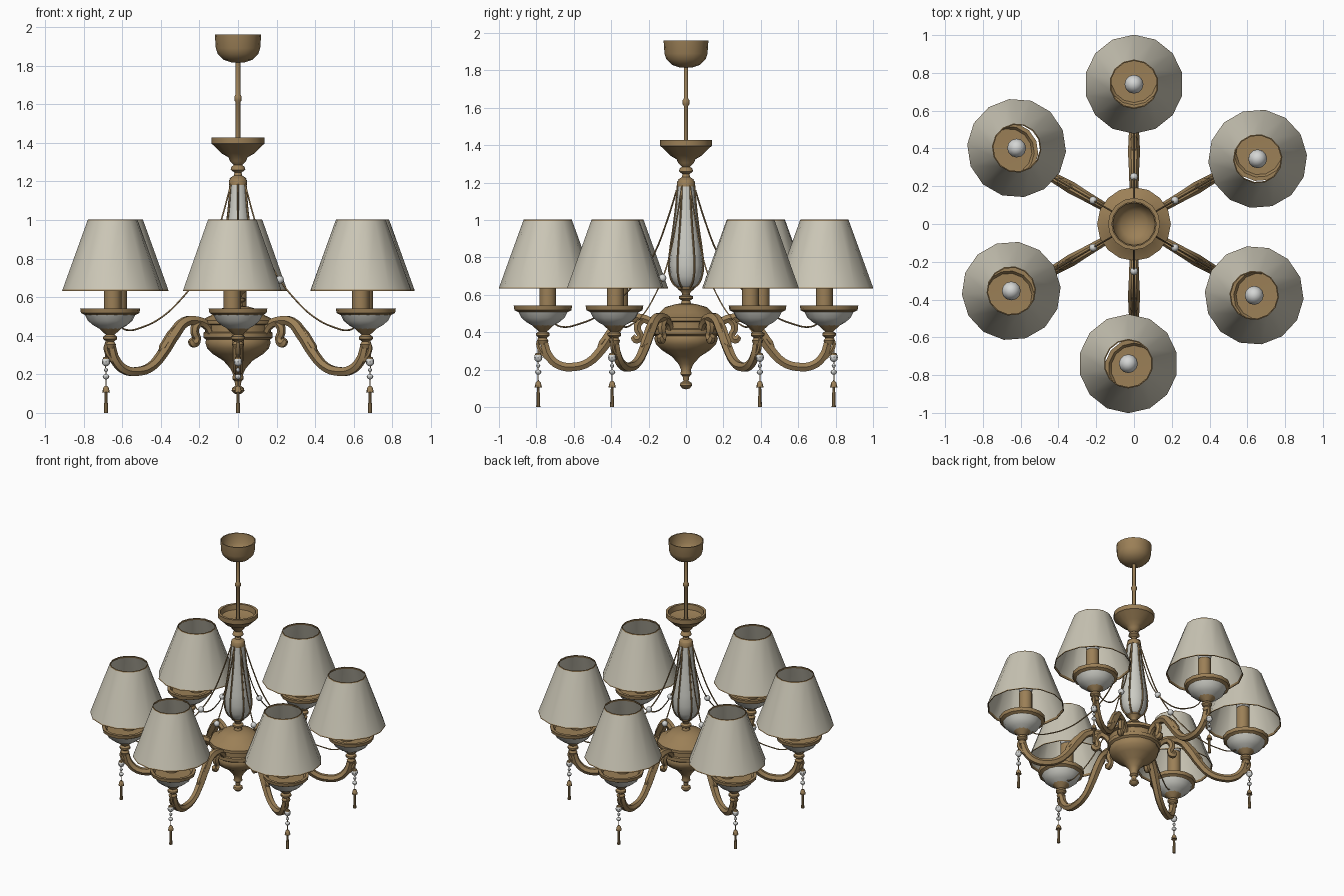
import bpy, bmesh, math
from mathutils import Vector


def material(name, rgb):
    m = bpy.data.materials.new(name)
    m.diffuse_color = (*rgb, 1)
    return m


BRASS = material("antique_brass", (0.33, 0.215, 0.095))
SHADE = material("cream_fabric", (0.60, 0.57, 0.47))
WHITE = material("white_porcelain", (0.60, 0.60, 0.55))
GLASS = material("clear_crystal", (0.66, 0.67, 0.66))


def finish(obj, angle=40):
    bpy.ops.object.select_all(action='DESELECT')
    obj.select_set(True)
    bpy.context.view_layer.objects.active = obj
    bpy.ops.object.shade_smooth_by_angle(angle=math.radians(angle))
    return obj


def lathe(name, profile, mat, at=(0, 0, 0), sides=16, rot=0.0):
    """Revolve (radius, z) points around a vertical axis."""
    bm = bmesh.new()
    rings = [[bm.verts.new((r * math.cos(2 * math.pi * i / sides),
                            r * math.sin(2 * math.pi * i / sides), z))
              for i in range(sides)] for r, z in profile]
    for a, b in zip(rings, rings[1:]):
        for i in range(sides):
            j = (i + 1) % sides
            bm.faces.new((a[i], a[j], b[j], b[i]))
    bmesh.ops.remove_doubles(bm, verts=bm.verts, dist=1e-5)
    me = bpy.data.meshes.new(name)
    bm.to_mesh(me)
    bm.free()
    me.materials.append(mat)
    ob = bpy.data.objects.new(name, me)
    bpy.context.collection.objects.link(ob)
    ob.location = at
    ob.rotation_euler.z = rot
    return finish(ob)


def tube(name, path, mat, depth, rot=0.0, res=1):
    """Sweep along (radius, z[, thickness]) points, turned about z by rot."""
    cu = bpy.data.curves.new(name, 'CURVE')
    cu.dimensions = '3D'
    cu.bevel_depth = depth
    cu.bevel_resolution = res
    cu.resolution_u = 4
    cu.use_fill_caps = True
    sp = cu.splines.new('BEZIER')
    sp.bezier_points.add(len(path) - 1)
    for bp, p in zip(sp.bezier_points, path):
        bp.co = (p[0], 0, p[1])
        bp.radius = p[2] if len(p) > 2 else 1
        bp.handle_left_type = bp.handle_right_type = 'AUTO'
    tmp = bpy.data.objects.new(name + "_curve", cu)
    bpy.context.collection.objects.link(tmp)
    bpy.context.view_layer.update()
    me = bpy.data.meshes.new_from_object(tmp)
    bpy.data.objects.remove(tmp)
    me.materials.clear()
    me.materials.append(mat)
    ob = bpy.data.objects.new(name, me)
    bpy.context.collection.objects.link(ob)
    ob.rotation_euler.z = rot
    return finish(ob, 50)


def ball(name, at, r, mat, stretch=1.0, n=10):
    pts = [(r * math.sin(math.pi * k / 6), -r * stretch * math.cos(math.pi * k / 6))
           for k in range(7)]
    return lathe(name, pts, mat, at, n)


def polar(r, a, z=0):
    return Vector((r * math.cos(a), r * math.sin(a), z))


# Ceiling canopy, rod and upper dish
lathe("ceiling_canopy", [(0, 1.815), (0.03, 1.815), (0.075, 1.83), (0.105, 1.86), (0.115, 1.89),
                         (0.12, 1.96), (0.113, 1.96), (0.107, 1.89), (0.07, 1.845), (0, 1.83)], BRASS)
lathe("hanging_rod", [(0.012, 1.36), (0.012, 1.61), (0.019, 1.62), (0.019, 1.64), (0.012, 1.65),
                      (0.012, 1.82)], BRASS, sides=10)
lathe("upper_dish", [(0.045, 1.215), (0.022, 1.23), (0.018, 1.245), (0.038, 1.26), (0.034, 1.275),
                     (0.022, 1.285), (0.042, 1.305), (0.05, 1.325), (0.085, 1.345), (0.13, 1.39),
                     (0.138, 1.395), (0.138, 1.428), (0.12, 1.428), (0.115, 1.39), (0, 1.36)], BRASS)

# Central porcelain column with brass collars and ribs
column = [(0.035, 0.635), (0.065, 0.66), (0.083, 0.70), (0.09, 0.76), (0.083, 0.84),
          (0.067, 0.95), (0.052, 1.07), (0.043, 1.185)]
lathe("porcelain_column", column, WHITE)
lathe("column_cap", [(0, 1.18), (0.047, 1.18), (0.047, 1.205), (0.036, 1.22), (0, 1.22)], BRASS)
lathe("column_foot", [(0.03, 0.545), (0.022, 0.57), (0.038, 0.58), (0.038, 0.592), (0.02, 0.6),
                      (0.024, 0.615), (0.045, 0.632), (0.045, 0.642), (0, 0.645)], BRASS)

# Central hub with bottom finial
lathe("hub", [(0, 0.095), (0.02, 0.1), (0.033, 0.115), (0.03, 0.13), (0.014, 0.14), (0.018, 0.165),
              (0.03, 0.175), (0.026, 0.2), (0.04, 0.23), (0.075, 0.27), (0.13, 0.305), (0.16, 0.335),
              (0.17, 0.365), (0.165, 0.38), (0.18, 0.39), (0.18, 0.415), (0.172, 0.42),
              (0.172, 0.455), (0.195, 0.46), (0.195, 0.48), (0.14, 0.505), (0.11, 0.535),
              (0.05, 0.552), (0, 0.555)], BRASS)

# Six branches
arm = [(0.16, 0.41, 0.7), (0.19, 0.455, 0.9), (0.25, 0.477), (0.32, 0.47, 1.1), (0.38, 0.41, 1.25),
       (0.45, 0.31, 1.1), (0.52, 0.24), (0.6, 0.215), (0.68, 0.225), (0.735, 0.275), (0.76, 0.35, .9)]
scroll = [(0.20, 0.47, 0.8), (0.245, 0.46, 1.2), (0.26, 0.42, 1.1), (0.245, 0.38), (0.265, 0.36, 1.2),
          (0.285, 0.38, 0.8)]
leaf = [(0.35, 0.47, 0.4), (0.40, 0.41, 1), (0.45, 0.34, 1), (0.47, 0.32, 0.3)]
outer_leaf = [(0.69, 0.22, .3), (0.75, 0.27, 1), (0.79, 0.33, .9), (0.785, 0.375, .4)]
swag = [(0.05, 1.16), (0.10, 1.0), (0.17, 0.82), (0.25, 0.69), (0.34, 0.59), (0.45, 0.5),
        (0.57, 0.445), (0.67, 0.43), (0.72, 0.46)]
# slight hand-hung offsets of the shades, in degrees
wobble = [-2.2, 0, -2.9, -1.4, -2.3, -0.7]
for k in range(6):
    a = math.radians(30 + 60 * k)
    tube("arm", arm, BRASS, 0.026, a)
    tube("arm_scroll", scroll, BRASS, 0.02, a)
    tube("arm_leaf", leaf, BRASS, 0.022, a)
    tube("arm_outer_leaf", outer_leaf, BRASS, 0.014, a)
    tube("column_rib", [(r + 0.002, z) for r, z in column], BRASS, 0.006, a)

    # Swag chain with one crystal bead
    tube("swag_chain", swag, BRASS, 0.0045, a, 0)
    ball("swag_bead", polar(0.25, a, 0.69), 0.021, GLASS)

    # Candle cup: brass stem, porcelain bowl, brass rim
    c = polar(0.765, a)
    lathe("cup_stem", [(0, 0.335), (0.022, 0.335), (0.03, 0.355), (0.02, 0.37), (0.036, 0.382),
                       (0.036, 0.395), (0.022, 0.405), (0.045, 0.425), (0.06, 0.44), (0, 0.445)],
          BRASS, c, 12, a)
    lathe("cup_bowl", [(0.055, 0.436), (0.085, 0.452), (0.115, 0.477), (0.132, 0.51)], WHITE, c, 14, a)
    lathe("cup_rim", [(0.128, 0.506), (0.152, 0.518), (0.156, 0.542), (0.135, 0.542),
                      (0.122, 0.525), (0, 0.522)], BRASS, c, 14, a)

    # Candle tube, bulb and shade
    s = polar(0.74, a + math.radians(wobble[(k - 0) % 6] if k else -2.2))
    lathe("candle_tube", [(0.045, 0.52), (0.045, 0.745), (0, 0.745)], BRASS, s, 12, a)
    ball("bulb", s + Vector((0, 0, 0.785)), 0.05, GLASS, 1.1, 12)
    lathe("lamp_shade", [(0.26, 0.64), (0.131, 0.996)], SHADE, s, 14, a)
    for nm, r, z0, z1, dr in (("shade_bottom_trim", 0.262, 0.633, 0.647, -0.005),
                              ("shade_top_trim", 0.1335, 0.987, 1.002, -0.005)):
        lathe(nm, [(r, z0), (r + dr, z1), (r + dr - 0.005, z1), (r - 0.005, z0), (r, z0)],
              BRASS, s, 14, a)

    # Hanging crystal pendant
    p = polar(0.79, a)
    tube("pendant_wire", [(0.765, 0.35), (0.785, 0.352), (0.79, 0.33), (0.79, 0.12)], BRASS, 0.003, a, 0)
    ball("pendant_crystal", p + Vector((0, 0, 0.265)), 0.022, GLASS, 1.1, 8)
    lathe("pendant_cap", [(0, 0.292), (0.014, 0.288), (0.02, 0.272)], BRASS, p, 8)
    ball("pendant_small_bead", p + Vector((0, 0, 0.222)), 0.011, GLASS, 1, 8)
    ball("pendant_bead", p + Vector((0, 0, 0.187)), 0.017, GLASS, 0.8, 8)
    lathe("tassel_cap", [(0.006, 0.14), (0.014, 0.13), (0.02, 0.105), (0, 0.105)], BRASS, p, 8)
    lathe("tassel_drop", [(0.007, 0.105), (0.011, 0.0), (0, 0.0)], BRASS, p, 8)
